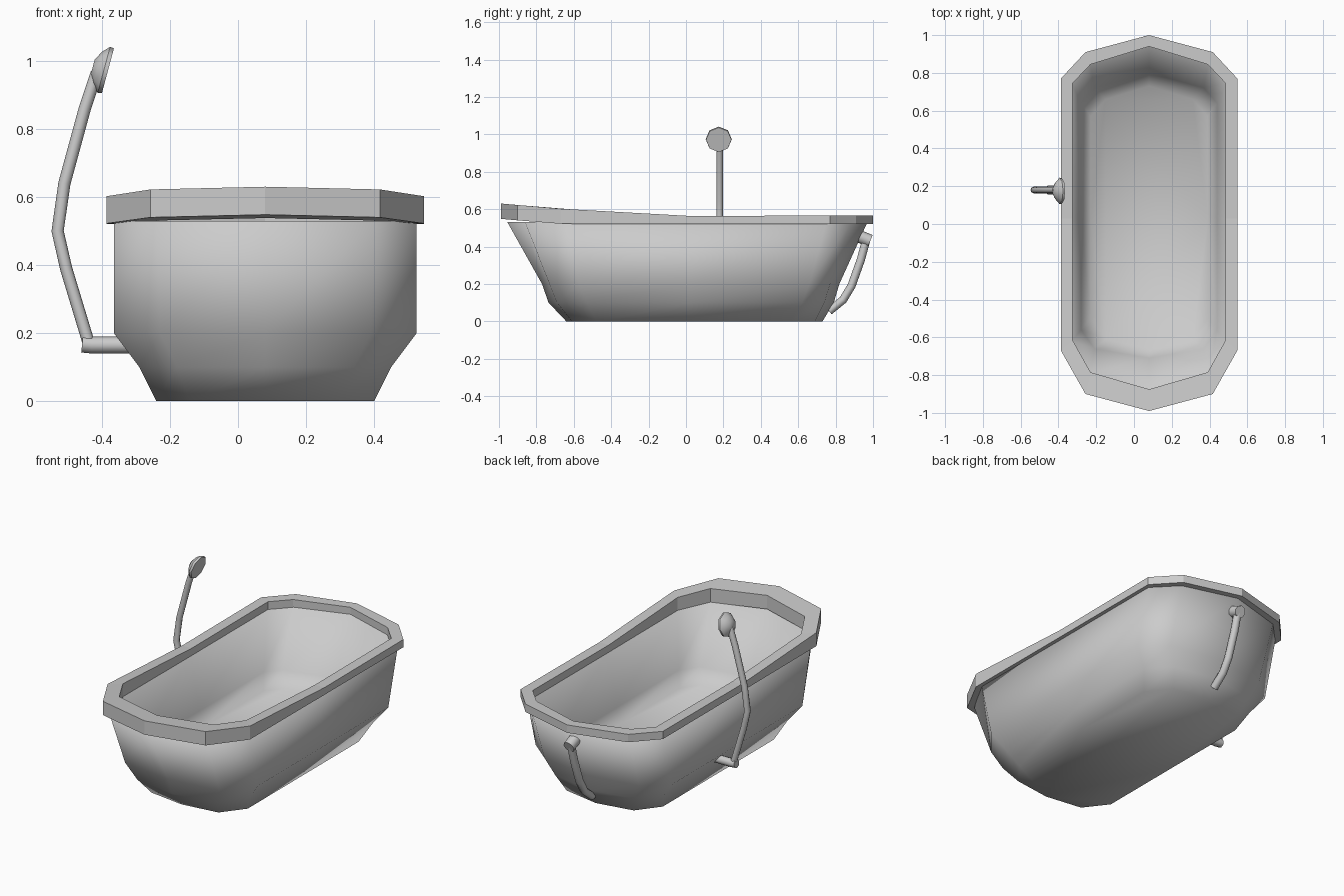
import bpy, bmesh
from mathutils import Vector

if "Cube" in bpy.data.objects:
    bpy.data.objects.remove(bpy.data.objects["Cube"])

CX = 0.08  # tub centre line


def interp(table, y):
    for (a, za), (b, zb) in zip(table, table[1:]):
        if y <= b:
            return za + (zb - za) * max(0, (y - a)) / (b - a)
    return table[-1][1]


TOP = [(-0.99, .63), (-.90, .622), (-.67, .602), (.03, .563), (1, .567)]
LOW = [(-0.99, .548), (-.90, .54), (-.67, .522), (.03, .52), (1, .52)]


def outline(hw, cw, front, back, z):
    """Twelve-sided tub outline; z is a number or a height table along y."""
    f0, f1, f2 = front
    b0, b1, b2 = back
    half = [(cw, f1), (hw, f2), (hw, .03), (hw, b2), (cw, b1)]
    pts = [(0, f0)] + half + [(0, b0)] + [(-x, y) for x, y in reversed(half)]
    return [(CX + x, y, interp(z, y) if isinstance(z, list) else z) for x, y in pts]


def loft(name, rings, closed=False, smooth=True):
    bm = bmesh.new()
    loops = [[bm.verts.new(p) for p in r] for r in rings]
    pairs = list(zip(loops, loops[1:])) + ([(loops[-1], loops[0])] if closed else [])
    for a, b in pairs:
        for i in range(len(a)):
            j = (i + 1) % len(a)
            bm.faces.new((a[i], a[j], b[j], b[i]))
    if not closed:
        bm.faces.new(list(reversed(loops[0])))
        bm.faces.new(loops[-1])
    bmesh.ops.recalc_face_normals(bm, faces=bm.faces)
    for f in bm.faces:
        f.smooth = smooth
    me = bpy.data.meshes.new(name)
    bm.to_mesh(me)
    bm.free()
    ob = bpy.data.objects.new(name, me)
    bpy.context.collection.objects.link(ob)
    return ob


def pipe(name, pts, r):
    cu = bpy.data.curves.new(name, 'CURVE')
    cu.dimensions = '3D'
    cu.bevel_depth = r
    cu.bevel_resolution = 2
    cu.use_fill_caps = True
    sp = cu.splines.new('POLY')
    sp.points.add(len(pts) - 1)
    for p, co in zip(sp.points, pts):
        p.co = (*co, 1)
    sp.use_smooth = True
    ob = bpy.data.objects.new(name, cu)
    bpy.context.collection.objects.link(ob)
    return ob


# tub shell: outside from the base up, over the top, down the inside
loft("tub", [
    outline(.32, .22, (-.64, -.61, -.48), (.73, .69, .56), 0),
    outline(.37, .26, (-.735, -.69, -.53), (.79, .74, .62), .1),
    outline(.445, .31, (-.77, -.73, -.57), (.82, .77, .66), .2),
    outline(.445, .32, (-.955, -.86, -.65), (.97, .88, .75), .53),
    outline(.41, .312, (-.88, -.79, -.62), (.942, .848, .747), .53),
    outline(.36, .29, (-.71, -.66, -.56), (.80, .72, .64), .2),
    outline(.31, .23, (-.66, -.61, -.50), (.73, .66, .57), .13),
])

# rim band around the top edge
out = dict(hw=.467, cw=.337, front=(-.99, -.90, -.67), back=(1.0, .91, .77))
inn = dict(hw=.405, cw=.31, front=(-.875, -.785, -.615), back=(.94, .845, .745))
loft("rim", [outline(**out, z=LOW), outline(**out, z=TOP),
             outline(**inn, z=TOP), outline(**inn, z=LOW)], closed=True, smooth=False)

# shower pipe and its foot on the left side
SY = .18
pipe("shower_foot", [(-.32, SY, .165), (-.43, SY, .165), (-.458, SY, .168)], .025)
pipe("shower_riser", [(x, SY, z) for x, z in [(-.44, .175), (-.505, .39), (-.53, .5),
     (-.51, .64), (-.45, .86), (-.415, .965)]], .018)

# shower head: tilted eight-sided dome
axis = Vector((.965, 0, -.26)).normalized()
up = Vector((0, 1, 0)).cross(axis) * -1
centre = Vector((-.388, .175, .972))
head_rings = []
for depth, rad in [(-.04, .022), (-.025, .05), (-.006, .07), (.006, .068)]:
    bm = bmesh.new()
    c = bmesh.ops.create_circle(bm, segments=8, radius=rad)
    head_rings.append([centre + axis * depth + up * v.co.x + Vector((0, 1, 0)) * v.co.y
                       for v in c['verts']])
    bm.free()
head = loft("shower_head", head_rings)
bpy.context.view_layer.objects.active = head
head.select_set(True)
bpy.ops.object.shade_smooth_by_angle(angle=.8)

# overflow cap and drain pipe on the back end
pipe("overflow_cap", [(CX, .925, .455), (CX, .985, .43)], .034)
pipe("drain_pipe", [(CX, y, z) for y, z in [(.962, .43), (.935, .33), (.885, .19),
     (.84, .115), (.765, .055)]], .022)
